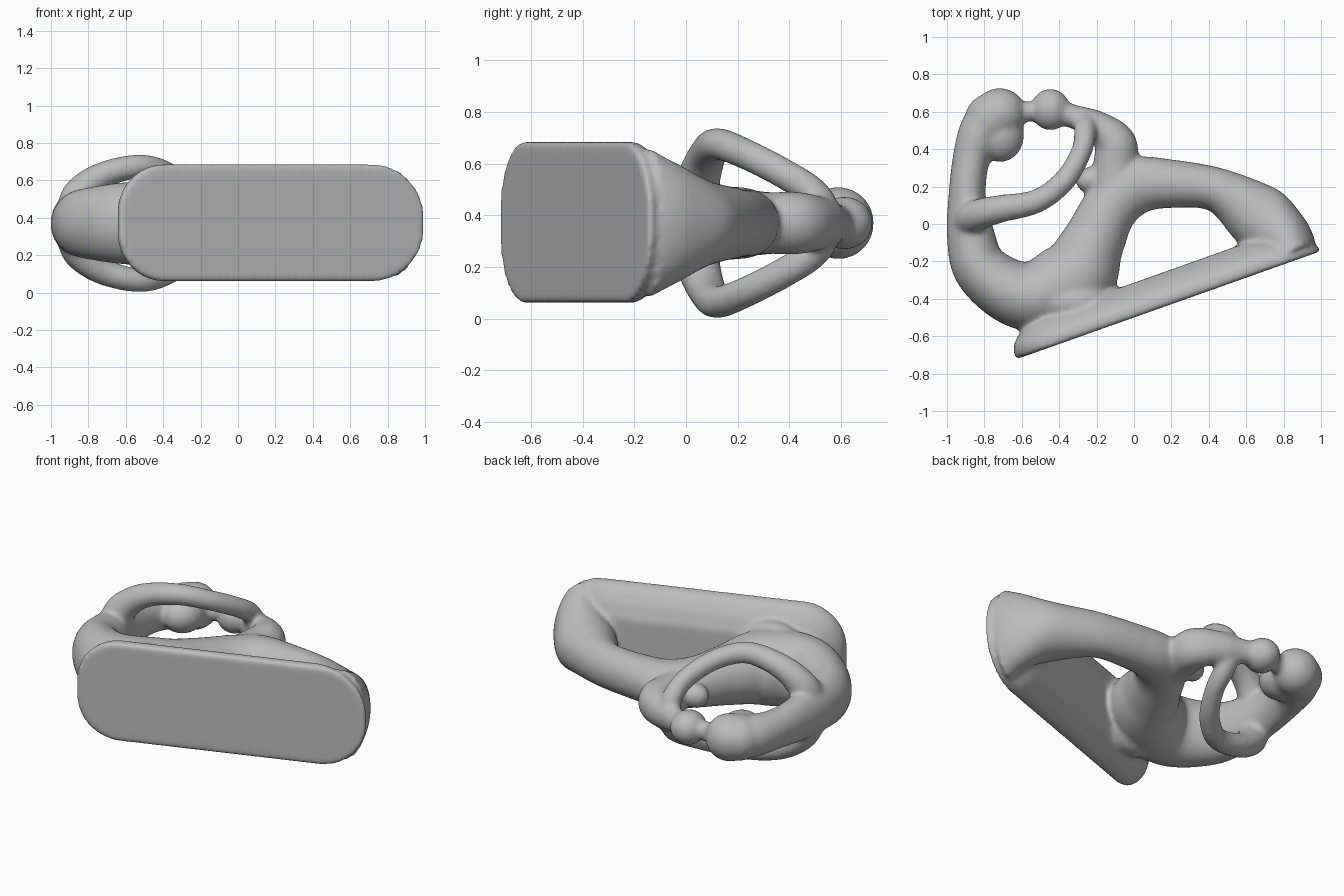
import bpy, bmesh, math
from mathutils import Vector

if "Cube" in bpy.data.objects:
    bpy.data.objects.remove(bpy.data.objects["Cube"])

ZC = 0.37          # height of the symmetry plane
SEG = 28           # sides of each limb

grey = bpy.data.materials.new("stone_grey")
grey.diffuse_color = (0.5, 0.5, 0.5, 1)
grey.use_nodes = True
grey.node_tree.nodes["Principled BSDF"].inputs["Base Color"].default_value = grey.diffuse_color

bm = bmesh.new()


def skin(rings):
    """Bridge closed rings of points and cap both ends."""
    vs = [[bm.verts.new(p) for p in r] for r in rings]
    n = len(vs[0])
    faces = [bm.faces.new(vs[0]), bm.faces.new(vs[-1])]
    for a, b in zip(vs, vs[1:]):
        for i in range(n):
            j = (i + 1) % n
            faces.append(bm.faces.new((a[i], a[j], b[j], b[i])))
    bmesh.ops.recalc_face_normals(bm, faces=faces)


def spline(pts, steps=8):
    """Smooth curve through points of any dimension."""
    p = [Vector(q) for q in pts]
    p = [2 * p[0] - p[1]] + p + [2 * p[-1] - p[-2]]
    out = []
    for a, b, c, d in zip(p, p[1:], p[2:], p[3:]):
        for k in range(steps):
            t = k / steps
            out.append(0.5 * (2 * b + (c - a) * t + (2 * a - 5 * b + 4 * c - d) * t * t
                              + (3 * b - a - 3 * c + d) * t ** 3))
    return out + [p[-2]]


def limb(points):
    """Sweep an ellipse; each point is x, y, z offset, flat radius, upright radius."""
    c = spline(points)
    pos = [Vector((q[0], q[1], ZC + q[2])) for q in c]
    rings = []
    for i, q in enumerate(c):
        t = (pos[min(i + 1, len(c) - 1)] - pos[max(i - 1, 0)]).normalized()
        side = t.cross(Vector((0, 0, 1))).normalized()
        up = side.cross(t)
        rings.append([pos[i] + side * q[3] * math.cos(a) + up * q[4] * math.sin(a)
                      for a in (2 * math.pi * k / SEG for k in range(SEG))])
    skin(rings)


def ball(x, y, rx, ry, rz):
    new = bmesh.ops.create_uvsphere(bm, u_segments=28, v_segments=18, radius=1)["verts"]
    for v in new:
        v.co = (x + v.co.x * rx, y + v.co.y * ry, ZC + v.co.z * rz)


# flat base slab: a long rounded outline narrowing towards the back
origin = Vector((-0.632, -0.724, ZC + 0.003))
along = Vector((1.64, 0.582, 0))
length = along.length
along.normalize()
back = Vector((-along.y, along.x, 0))
rings = []
for depth, inset in ((0, 0.01), (0.012, 0), (0.06, 0.006), (0.1, 0.035), (0.14, 0.09), (0.175, 0.18)):
    ring = []
    for k in range(64):
        a = 2 * math.pi * (k + 0.5) / 64
        right = math.cos(a) > 0
        r = 0.29 if right else 0.26
        ru, h = max(r - inset, 0.04), 0.315 - inset
        cu = length / 2 - inset - ru
        # the right end slopes in towards the leg
        if right:
            cu -= depth * 0.55
        u = length / 2 + math.copysign(cu, math.cos(a)) + ru * math.cos(a)
        w = math.copysign(max(h - ru, 0), math.sin(a)) + min(ru, h) * math.sin(a)
        ring.append(origin + along * u + back * depth + Vector((0, 0, w)))
    rings.append(ring)
skin(rings)

# large loop: legs from the right end of the base, hips, lap and bent back
limb([(0.832, -0.15, 0, 0.15, 0.295), (0.79, -0.06, 0, 0.152, 0.24),
      (0.665, 0.04, 0, 0.178, 0.175),
      (0.45, 0.18, 0, 0.12, 0.138), (0.2, 0.215, 0, 0.13, 0.135),
      (0.0, 0.2, 0, 0.155, 0.14), (-0.13, 0.08, 0, 0.15, 0.15),
      (-0.22, -0.1, 0, 0.17, 0.18), (-0.33, -0.3, 0, 0.22, 0.22),
      (-0.58, -0.385, 0, 0.185, 0.222), (-0.81, -0.25, 0, 0.15, 0.19),
      (-0.875, -0.05, 0, 0.127, 0.16), (-0.892, 0.15, 0, 0.1, 0.14),
      (-0.87, 0.35, 0, 0.1, 0.12), (-0.82, 0.49, 0, 0.118, 0.125),
      (-0.755, 0.585, 0, 0.115, 0.12)])
# foot of the lap blending into the base
ball(-0.33, -0.42, 0.26, 0.14, 0.24)

# large head, its lower mass, and the bridge to the small head
ball(-0.718, 0.59, 0.14, 0.138, 0.14)
ball(-0.765, 0.56, 0.14, 0.14, 0.135)
ball(-0.715, 0.475, 0.128, 0.145, 0.115)
ball(-0.57, 0.6, 0.06, 0.055, 0.06)

# small figure: body, shoulder, neck and head
limb([(-0.1, 0.12, 0, 0.14, 0.13), (-0.1, 0.3, 0, 0.12, 0.12),
      (-0.1, 0.43, 0, 0.113, 0.122), (-0.2, 0.525, 0, 0.082, 0.1),
      (-0.31, 0.57, 0, 0.065, 0.078), (-0.42, 0.6, 0, 0.065, 0.07)])
ball(-0.447, 0.612, 0.105, 0.112, 0.103)
# small knob on the inner side of the body
ball(-0.235, 0.235, 0.08, 0.07, 0.075)

# pair of embracing arms
for s in (1, -1):
    limb([(-0.885, 0.01, s * 0.05, 0.09, 0.1), (-0.845, 0.045, s * 0.16, 0.085, 0.09),
          (-0.72, 0.08, s * 0.258, 0.075, 0.072), (-0.52, 0.122, s * 0.305, 0.064, 0.064),
          (-0.37, 0.235, s * 0.265, 0.06, 0.06), (-0.28, 0.39, s * 0.185, 0.056, 0.06),
          (-0.262, 0.5, s * 0.11, 0.06, 0.06), (-0.265, 0.55, s * 0.02, 0.06, 0.06)])

mesh = bpy.data.meshes.new("embracing_figures")
bm.to_mesh(mesh)
bm.free()
mesh.materials.append(grey)
figure = bpy.data.objects.new("embracing_figures", mesh)
bpy.context.collection.objects.link(figure)

# fuse all parts into one soft carved surface
fuse = figure.modifiers.new("fuse", 'REMESH')
fuse.mode = 'VOXEL'
fuse.voxel_size = 0.013
fuse.use_smooth_shade = True
soften = figure.modifiers.new("soften", 'SMOOTH')
soften.factor = 0.5
soften.iterations = 14
bpy.context.view_layer.objects.active = figure
figure.select_set(True)
for name in ("fuse", "soften"):
    bpy.ops.object.modifier_apply(modifier=name)
bpy.ops.object.shade_smooth()
